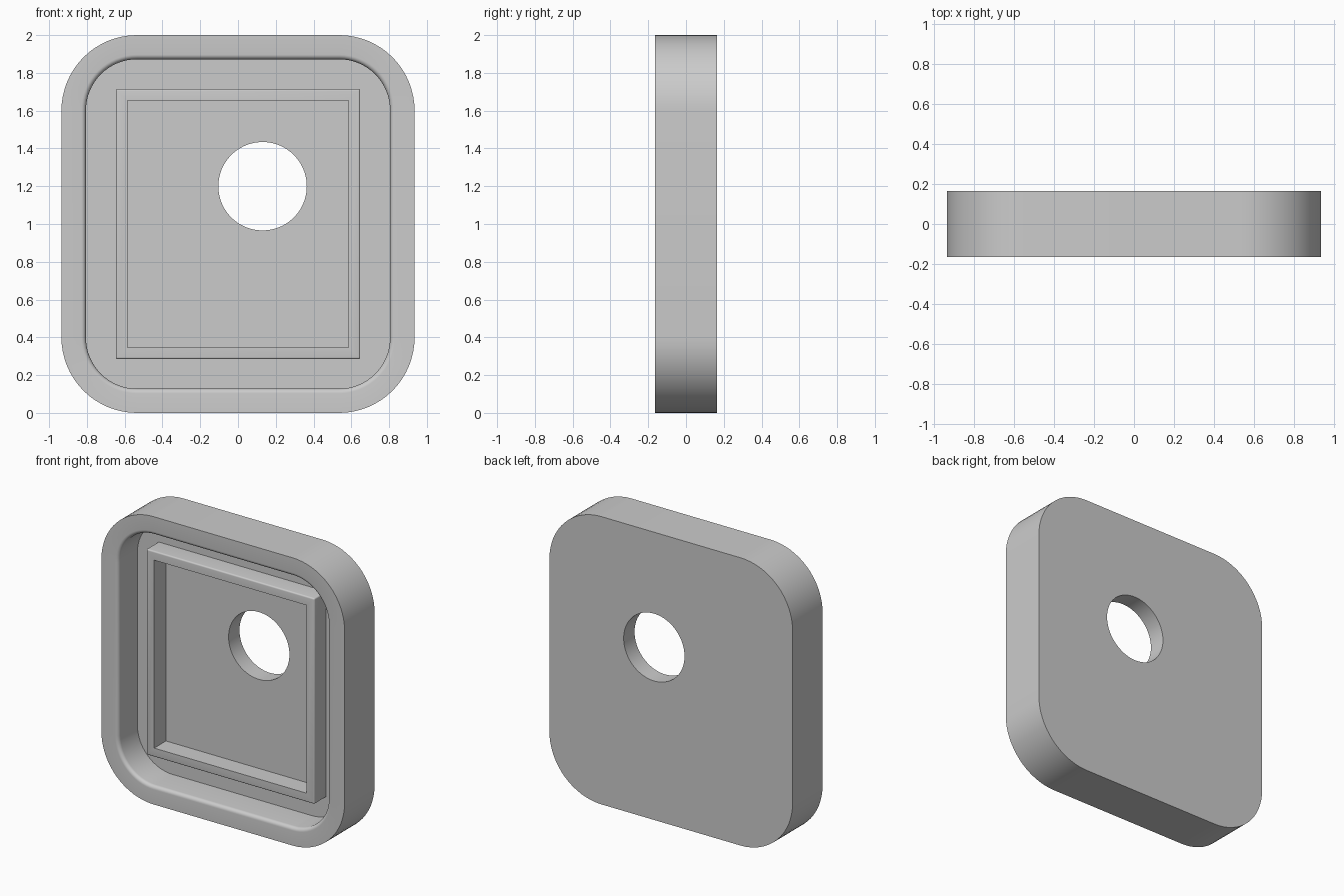
import bpy, bmesh, math

cube = bpy.data.objects.get("Cube")
if cube:
    bpy.data.objects.remove(cube, do_unlink=True)

grey = bpy.data.materials.new("light_grey")
grey.use_nodes = True
colour = (0.6, 0.6, 0.6, 1)
grey.diffuse_color = colour
grey.node_tree.nodes["Principled BSDF"].inputs["Base Color"].default_value = colour

MID_Z = 1.0
BACK, FRONT, FLOOR, FRAME_FRONT = 0.165, -0.165, 0.045, -0.085


def rounded_loop(bm, half_w, half_h, radius, y, steps=16):
    """Rounded rectangle of vertices in the xz plane at depth y."""
    verts = []
    for quarter, (sx, sz) in enumerate([(1, 1), (-1, 1), (-1, -1), (1, -1)]):
        for i in range(steps + 1):
            a = (quarter + i / steps) * math.pi / 2
            x = sx * (half_w - radius) + radius * math.cos(a)
            z = sz * (half_h - radius) + radius * math.sin(a)
            verts.append(bm.verts.new((x, y, MID_Z + z)))
    return verts


def bridge(bm, a, b):
    for i in range(len(a)):
        j = (i + 1) % len(a)
        bm.faces.new((a[i], a[j], b[j], b[i]))


def finish(bm, name):
    bmesh.ops.recalc_face_normals(bm, faces=bm.faces)
    mesh = bpy.data.meshes.new(name)
    bm.to_mesh(mesh)
    bm.free()
    mesh.materials.append(grey)
    obj = bpy.data.objects.new(name, mesh)
    bpy.context.collection.objects.link(obj)
    return obj


def smooth(obj):
    bpy.ops.object.select_all(action='DESELECT')
    obj.select_set(True)
    bpy.context.view_layer.objects.active = obj
    bpy.ops.object.shade_smooth_by_angle(angle=math.radians(35))


# Tray: outer wall, filleted rim, recess wall and floor
bm = bmesh.new()
loops = [rounded_loop(bm, 0.935, 1.0, 0.4, BACK),
         rounded_loop(bm, 0.935, 1.0, 0.4, FRONT)]
fillet = 0.025
for k in range(7):
    a = k / 6 * math.pi / 2
    grow = fillet * (1 - math.sin(a))
    loops.append(rounded_loop(bm, 0.805 + grow, 0.872 + grow, 0.27 + grow,
                              FRONT + fillet * (1 - math.cos(a))))
loops.append(rounded_loop(bm, 0.805, 0.872, 0.27, FLOOR))
for a, b in zip(loops, loops[1:]):
    bridge(bm, a, b)
bm.faces.new(loops[0])
bm.faces.new(loops[-1])
tray = finish(bm, "tray")

# Round hole through the floor
bpy.ops.mesh.primitive_cylinder_add(vertices=96, radius=0.234, depth=0.5,
                                    location=(0.13, 0.1, 1.2),
                                    rotation=(math.pi / 2, 0, 0))
cutter = bpy.context.object
cutter.name = "hole_cutter"
cutter.data.materials.append(grey)
cut = tray.modifiers.new("hole", 'BOOLEAN')
cut.operation = 'DIFFERENCE'
cut.solver = 'EXACT'
cut.object = cutter
bpy.context.view_layer.objects.active = tray
bpy.ops.object.modifier_apply(modifier=cut.name)
bpy.data.objects.remove(cutter, do_unlink=True)
smooth(tray)

# Raised rectangular frame standing on the floor
bm = bmesh.new()
edge = 0.01
sunk = FLOOR + 0.01
loops = [rounded_loop(bm, 0.585, 0.653, 0, sunk, 4),
         rounded_loop(bm, 0.585, 0.653, 0, FRAME_FRONT, 4)]
for k in range(5):
    a = k / 4 * math.pi / 2
    inset = edge * (1 - math.sin(a))
    loops.append(rounded_loop(bm, 0.647 - inset, 0.715 - inset, edge - inset,
                              FRAME_FRONT + edge * (1 - math.cos(a)), 4))
loops.append(rounded_loop(bm, 0.647, 0.715, edge, sunk, 4))
for a, b in zip(loops, loops[1:] + loops[:1]):
    bridge(bm, a, b)
bmesh.ops.remove_doubles(bm, verts=bm.verts, dist=0.0001)
smooth(finish(bm, "inner_frame"))
